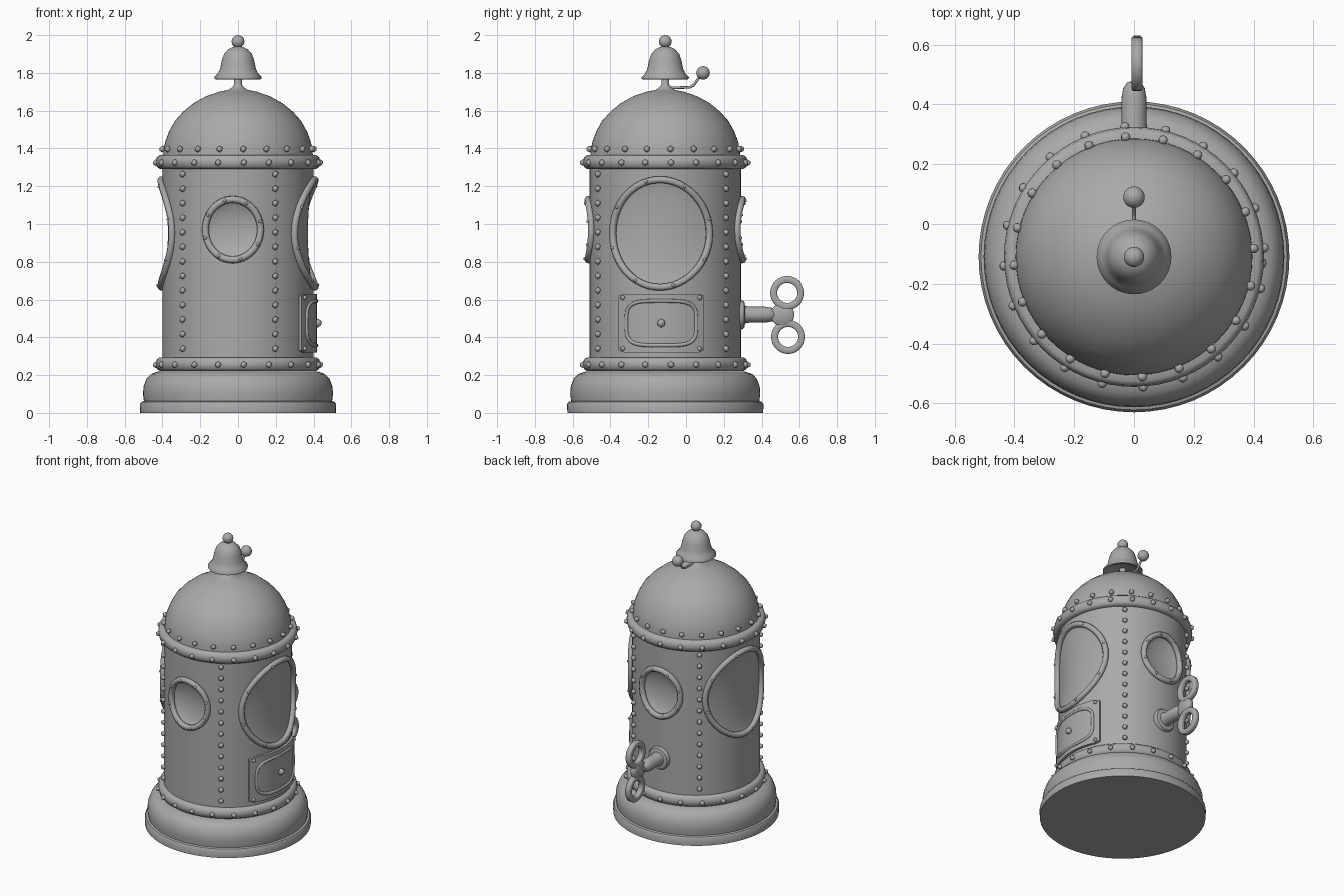
import bpy, bmesh, math
from mathutils import Vector, Matrix

if "Cube" in bpy.data.objects:
    bpy.data.objects.remove(bpy.data.objects["Cube"])

CY = -0.11           # the body axis sits forward of the origin
R = 0.405            # wall radius
rad = math.radians

grey = bpy.data.materials.new("plain grey")
grey.diffuse_color = (0.4, 0.4, 0.4, 1)
grey.use_nodes = True
grey.node_tree.nodes["Principled BSDF"].inputs["Base Color"].default_value = grey.diffuse_color


def finish(bm, name, angle=40):
    bmesh.ops.recalc_face_normals(bm, faces=bm.faces)
    me = bpy.data.meshes.new(name)
    bm.to_mesh(me)
    bm.free()
    ob = bpy.data.objects.new(name, me)
    bpy.context.collection.objects.link(ob)
    me.materials.append(grey)
    bpy.ops.object.select_all(action='DESELECT')
    bpy.context.view_layer.objects.active = ob
    ob.select_set(True)
    bpy.ops.object.shade_smooth_by_angle(angle=rad(angle))
    return ob


def lathe(name, profile, n=64, origin=(0, CY, 0), rot=Matrix(), angle=40):
    bm = bmesh.new()
    vs = [bm.verts.new((r, 0, z)) for r, z in profile]
    es = [bm.edges.new(p) for p in zip(vs, vs[1:])]
    bmesh.ops.spin(bm, geom=vs + es, cent=(0, 0, 0), axis=(0, 0, 1),
                   angle=2 * math.pi, steps=n, use_duplicate=False)
    bmesh.ops.remove_doubles(bm, verts=bm.verts, dist=1e-5)
    bmesh.ops.transform(bm, matrix=Matrix.Translation(origin) @ rot, verts=bm.verts)
    return finish(bm, name, angle)


def on_wall(a0, u, z, r=R):
    """Point on the wall: a0 in degrees, u is the sideways distance seen face on."""
    a = rad(a0) + math.asin(max(-1, min(1, u / R)))
    return Vector((r * math.cos(a), CY + r * math.sin(a), z))


def tube(name, pts, width, closed=True):
    cu = bpy.data.curves.new(name, 'CURVE')
    cu.dimensions = '3D'
    cu.bevel_depth = width
    cu.bevel_resolution = 2
    cu.use_fill_caps = True
    sp = cu.splines.new('POLY')
    sp.points.add(len(pts) - 1)
    for p, c in zip(sp.points, pts):
        p.co = (*c, 1)
    sp.use_cyclic_u = closed
    ob = bpy.data.objects.new(name, cu)
    bpy.context.collection.objects.link(ob)
    cu.materials.append(grey)
    bpy.ops.object.select_all(action='DESELECT')
    bpy.context.view_layer.objects.active = ob
    ob.select_set(True)
    bpy.ops.object.convert(target='MESH')
    bpy.ops.object.shade_smooth_by_angle(angle=rad(50))


def balls(name, pts, r, sub=1):
    bm = bmesh.new()
    for p in pts:
        bmesh.ops.create_icosphere(bm, subdivisions=sub, radius=r,
                                   matrix=Matrix.Translation(p))
    finish(bm, name, 60)


# Windows: wall angle, centre height, half width, half height, dent depth
windows = {"front_porthole": (-94, 0.97, 0.145, 0.16, 0.05),
           "back_porthole": (90, 0.97, 0.145, 0.16, 0.05),
           "right_window": (-4, 0.95, 0.255, 0.285, 0.03),
           "left_window": (172, 0.95, 0.255, 0.285, 0.03)}

# Cylindrical wall, dented inwards at each window
bm = bmesh.new()
N, M, z0, z1 = 128, 60, 0.26, 1.33
rows = []
for j in range(M + 1):
    z = z0 + (z1 - z0) * j / M
    row = []
    for i in range(N):
        a = 360 * i / N
        r = R - 0.005
        for a0, zc, w, h, d in windows.values():
            da = rad((a - a0 + 180) % 360 - 180)
            if abs(da) < 1.5:
                q = (R * math.sin(da) / w) ** 2 + ((z - zc) / h) ** 2
                r -= d * max(0, 1 - q) ** 0.7
        row.append(bm.verts.new((r * math.cos(rad(a)), CY + r * math.sin(rad(a)), z)))
    rows.append(row)
for lo, hi in zip(rows, rows[1:]):
    for i in range(N):
        k = (i + 1) % N
        bm.faces.new((lo[i], lo[k], hi[k], hi[i]))
finish(bm, "wall", 60)

# Window rims with small rivets
for name, (a0, zc, w, h, d) in windows.items():
    ring = [on_wall(a0, w * math.cos(t), zc + h * math.sin(t), R + 0.003)
            for t in (2 * math.pi * k / 48 for k in range(48))]
    tube(name + "_rim", ring, 0.019)
    balls(name + "_rivets",
          [on_wall(a0, w * math.cos(t), zc + h * math.sin(t), R + 0.018)
           for t in (2 * math.pi * (k + 0.35) / 8 for k in range(8))], 0.011)

# Stepped base, bands and dome
lathe("base", [(0, 0), (0.518, 0), (0.52, 0.045), (0.512, 0.058), (0.498, 0.062),
               (0.503, 0.1), (0.5, 0.14), (0.485, 0.18), (0.46, 0.206),
               (0.425, 0.218), (0, 0.22)])
for name, z in (("lower_band", 0.258), ("upper_band", 1.328)):
    lathe(name, [(0.38, z - 0.036), (0.415, z - 0.036), (0.43, z - 0.025), (0.435, z),
                 (0.43, z + 0.025), (0.415, z + 0.036), (0.38, z + 0.036)], angle=60)
lathe("dome", [(0.397, 1.34), (0.395, 1.39), (0.384, 1.44), (0.365, 1.49),
               (0.335, 1.545), (0.29, 1.595), (0.235, 1.64), (0.17, 1.676),
               (0.1, 1.7), (0.05, 1.71), (0.03, 1.725), (0.02, 1.74), (0.02, 1.8)])

# Rivets around the bands and down the wall seams
for name, r, z in (("lower_band_rivets", 0.436, 0.255),
                   ("upper_band_rivets", 0.436, 1.325), ("dome_rivets", 0.402, 1.397)):
    balls(name, [on_wall(-86 + 18 * k, 0, z, r) for k in range(20)], 0.018)
for name, a in (("front_left", -136), ("front_right", -61),
                ("back_right", 52), ("back_left", 128)):
    balls(name + "_seam_rivets",
          [on_wall(a, 0, 0.34 + 0.077 * k, R + 0.003) for k in range(13)], 0.018)

# Bell with finial and striker
lathe("bell", [(0, 1.79), (0.09, 1.785), (0.113, 1.765), (0.124, 1.767), (0.125, 1.778),
               (0.106, 1.797), (0.094, 1.825), (0.086, 1.865), (0.074, 1.9),
               (0.052, 1.925), (0.025, 1.938), (0, 1.94)], 40, angle=60)
balls("bell_finial", [(0, CY, 1.966)], 0.034, 3)
tube("striker_arm", [(0, CY + y, z) for y, z in
                     ((0.01, 1.72), (0.07, 1.722), (0.13, 1.724), (0.15, 1.735), (0.19, 1.79))],
     0.007, False)
balls("striker_ball", [(0, CY + 0.2, 1.8)], 0.036, 3)

# Curved door plate on the right side
DA, DU, DZ = 0, -0.02, 0.475
bm = bmesh.new()
U = 16
prev = None
for i in range(U + 1):
    u = -0.22 + 0.44 * i / U
    e = 0.01 if i in (0, U) else 0       # clipped corners
    ring = [bm.verts.new(on_wall(DA, DU + u, DZ + s * (0.155 - e), r))
            for s, r in ((-1, R - 0.02), (-1, R + 0.012), (1, R + 0.012), (1, R - 0.02))]
    if prev:
        for k in range(4):
            m = (k + 1) % 4
            bm.faces.new((prev[k], prev[m], ring[m], ring[k]))
    if i in (0, U):
        bm.faces.new(ring)
    prev = ring
finish(bm, "door_plate")


def squircle(t, w, h):
    c, s = math.cos(t), math.sin(t)
    return (w * math.copysign(abs(c) ** 0.5, c), h * math.copysign(abs(s) ** 0.5, s))


frame = []
for k in range(48):
    u, v = squircle(2 * math.pi * (k + 0.5) / 48, 0.18, 0.118)
    frame.append(on_wall(DA, DU + u, DZ + v, R + 0.012))
tube("door_frame", frame, 0.01)
balls("door_rivets", [on_wall(DA, DU + 0.197 * s, DZ + 0.135 * t, R + 0.013)
                      for s in (-1, 1) for t in (-1, 1)], 0.014)
balls("door_knob", [on_wall(DA, DU, DZ, R + 0.018)], 0.024)

# Winding key: flange and shaft along +y
back = Matrix.Rotation(-math.pi / 2, 4, 'X')
KZ = 0.52
lathe("key_shaft", [(0, 0.26), (0.075, 0.26), (0.078, 0.295), (0.07, 0.308), (0.046, 0.312),
                    (0.042, 0.34), (0.042, 0.42), (0.036, 0.455), (0.022, 0.475), (0, 0.478)],
      24, (0, 0, KZ), back)


# Key grip: two flat loops joined by a waist
def flat_ring(name, y, z, ri, ro):
    t, b = 0.018, 0.006
    prof = [(ri + b, -t), (ro - b, -t), (ro, b - t), (ro, t - b),
            (ro - b, t), (ri + b, t), (ri, t - b), (ri, b - t), (ri + b, -t)]
    if ri == 0:
        prof = [(0, -t), (ro - b, -t), (ro, b - t), (ro, t - b), (ro - b, t), (0, t)]
    lathe(name, prof, 32, (0.01, y, z), Matrix.Rotation(math.pi / 2, 4, 'Y'), 50)


flat_ring("key_grip_top", 0.535, 0.635, 0.053, 0.09)
flat_ring("key_grip_bottom", 0.54, 0.402, 0.053, 0.09)
flat_ring("key_grip_waist", 0.51, KZ, 0, 0.062)
